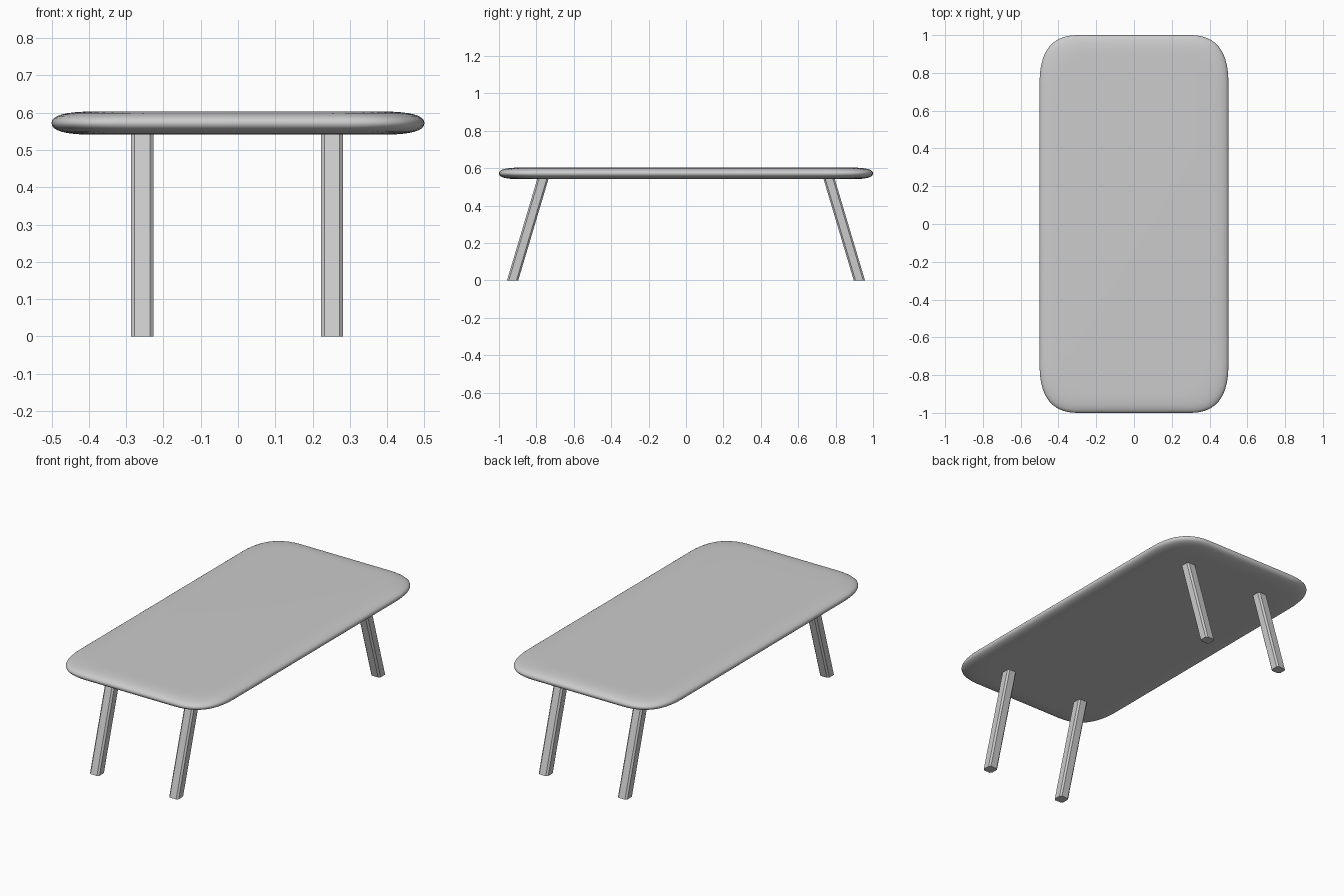
import bpy, bmesh

if "Cube" in bpy.data.objects:
    bpy.data.objects.remove(bpy.data.objects["Cube"])


def outline(hx, hy, cx, cy, n=10):
    """Rounded rectangle with soft parabolic corners, counter-clockwise."""
    quarter = []
    for k in range(n + 1):
        t = k / n
        quarter.append((hx - cx * t * t, hy - cy * (1 - t) ** 2))
    mirrored = [(-x, y) for x, y in reversed(quarter)]
    half = quarter + mirrored
    return half + [(-x, -y) for x, y in half]


def loft(name, rings, smooth):
    """Skin a stack of closed rings and cap both ends."""
    bm = bmesh.new()
    loops = [[bm.verts.new(p) for p in ring] for ring in rings]
    for a, b in zip(loops, loops[1:]):
        for i in range(len(a)):
            j = (i + 1) % len(a)
            bm.faces.new((a[i], a[j], b[j], b[i]))
    bm.faces.new(loops[0][::-1])
    bm.faces.new(loops[-1])
    bmesh.ops.recalc_face_normals(bm, faces=bm.faces[:])
    for f in bm.faces:
        f.smooth = smooth
    mesh = bpy.data.meshes.new(name)
    bm.to_mesh(mesh)
    bm.free()
    ob = bpy.data.objects.new(name, mesh)
    bpy.context.collection.objects.link(ob)
    return ob


# Table top: softly pillowed slab with rounded corners
MID, HALF, STEPS = 0.572, 0.031, 8
profile = []
for k in range(STEPS + 1):
    s = k / STEPS
    profile.append((0.11 * s * s, HALF * (1 - (1 - s) ** 2)))
profile = [(i, -z) for i, z in reversed(profile)] + profile[1:]
rings = []
for inset, dz in profile:
    pts = outline(0.5 - inset, 1 - inset, 0.2, 0.25)
    rings.append([(x, y, MID + dz) for x, y in pts])
loft("table_top", rings, True)

# Legs: chamfered square posts, splayed toward the two ends
W, C, TOP = 0.03, 0.0095, 0.55
section = [(W, W - C), (W - C, W), (C - W, W), (-W, W - C),
           (-W, C - W), (C - W, -W), (W - C, -W), (W, C - W)]
for end, sy in (("front", -1), ("back", 1)):
    for side, x0 in (("left", -0.257), ("right", 0.252)):
        rings = [[(x0 + x, sy * y0 + y, z) for x, y in section]
                 for y0, z in ((0.927, 0.0), (0.763, TOP))]
        loft(f"{end}_{side}_leg", rings, False)
